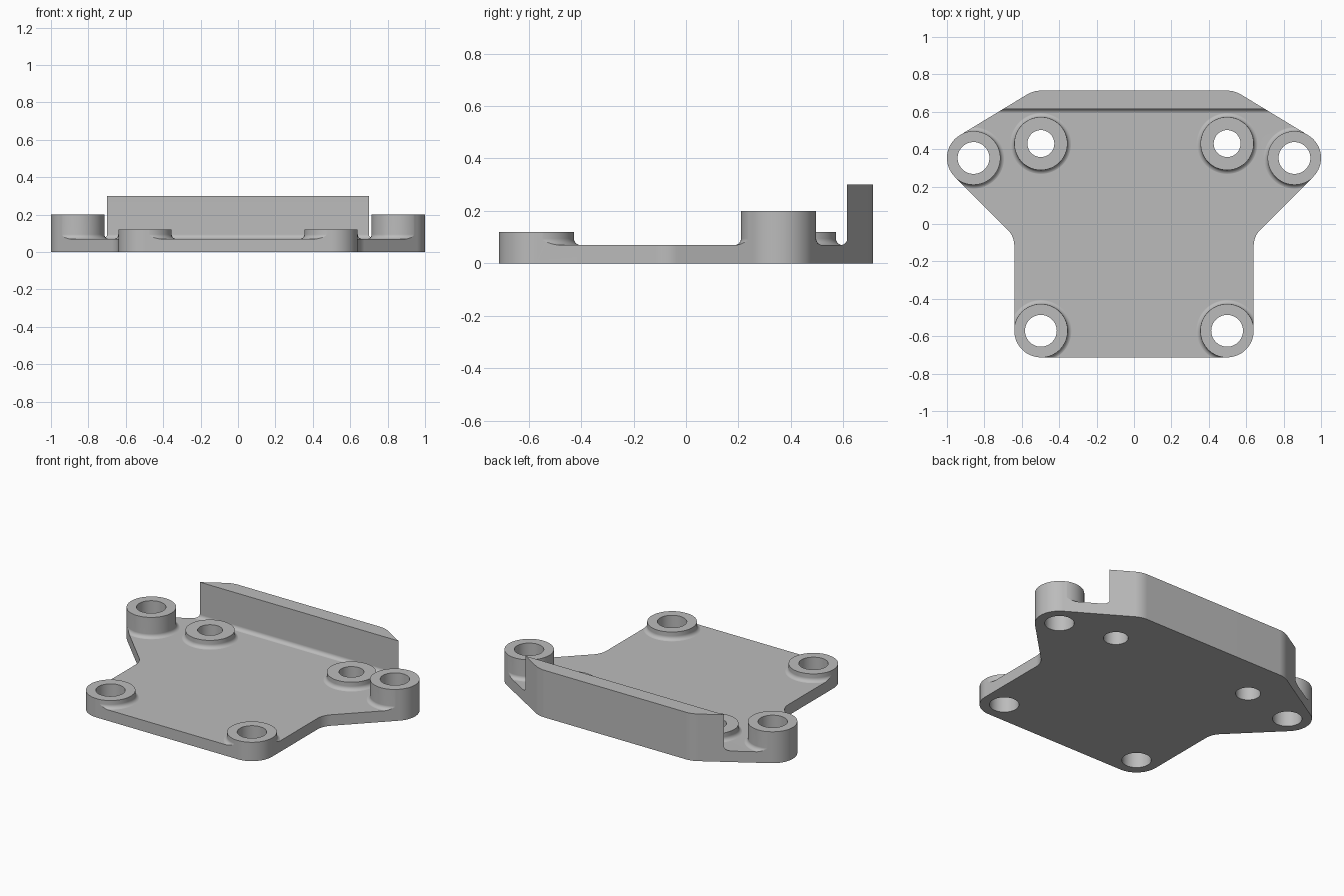
import bpy, bmesh
from math import cos, sin, radians, degrees, atan2, tau

cube = bpy.data.objects.get("Cube")
if cube:
    bpy.data.objects.remove(cube, do_unlink=True)

R = 0.142            # corner and boss radius
THICK = 0.07         # plate thickness
FILLET = 0.025       # fillet at the foot of bosses and wall
WALL_Y = 0.615       # inner face of the rear wall
FRONT, BACK, EAR, REAR = (0.498, -0.571), (0.498, 0.571), (0.858, 0.353), (0.498, 0.43)


def arc(centre, r, a0, a1, n):
    """Points on an arc, angles in degrees."""
    angles = [radians(a0 + (a1 - a0) * i / n) for i in range(n + 1)]
    return [(centre[0] + r * cos(a), centre[1] + r * sin(a)) for a in angles]


def make_object(name, bm):
    bmesh.ops.recalc_face_normals(bm, faces=bm.faces)
    mesh = bpy.data.meshes.new(name)
    bm.to_mesh(mesh)
    bm.free()
    obj = bpy.data.objects.new(name, mesh)
    bpy.context.collection.objects.link(obj)
    return obj


def extrude(name, points, depth):
    """Extrude a closed loop of 3D points along a vector."""
    bm = bmesh.new()
    face = bm.faces.new([bm.verts.new(p) for p in points])
    new = bmesh.ops.extrude_face_region(bm, geom=[face])["geom"]
    bmesh.ops.translate(bm, vec=depth, verts=[v for v in new if isinstance(v, bmesh.types.BMVert)])
    return make_object(name, bm)


def lathe(name, centre, profile, n=64):
    """Turn an open (radius, z) profile about a vertical axis and cap both ends."""
    bm = bmesh.new()
    rings = [[bm.verts.new((centre[0] + r * cos(tau * i / n), centre[1] + r * sin(tau * i / n), z))
              for i in range(n)] for r, z in profile]
    for a, b in zip(rings, rings[1:]):
        for i in range(n):
            j = (i + 1) % n
            bm.faces.new((a[i], a[j], b[j], b[i]))
    bm.faces.new(rings[0])
    bm.faces.new(rings[-1])
    return make_object(name, bm)


def combine(target, tool, operation):
    """Apply an exact boolean and discard the tool."""
    mod = target.modifiers.new(operation.lower(), "BOOLEAN")
    mod.operation, mod.solver, mod.object = operation, "EXACT", tool
    bpy.context.view_layer.objects.active = target
    bpy.ops.object.modifier_apply(modifier=mod.name)
    bpy.data.objects.remove(tool, do_unlink=True)


def foot(r):
    """Concave quarter round that flares from radius r down to the plate."""
    return arc((r + FILLET, THICK + FILLET - 0.0005), FILLET, 180, 270, 6)


# Oversized slab, trimmed to the outline later
slab = [(-1.2, -1, -0.1), (1.2, -1, -0.1), (1.2, 1, -0.1), (-1.2, 1, -0.1)]
plate = extrude("mounting_plate", slab, (0, 0, THICK + 0.1))

# Rear wall with a filleted foot
profile = [(1, 0.3), (WALL_Y, 0.3)]
profile += [(WALL_Y - (x - R), z) for x, z in foot(R)]
profile += [(WALL_Y - FILLET, 0.03), (1, 0.03)]
combine(plate, extrude("rear_wall", [(-1.1, y, z) for y, z in profile], (2.2, 0, 0)), "UNION")

# Bosses with filleted feet
bosses = [(FRONT, 0.12, 0.085, R + 0.0015),
          (REAR, 0.12, 0.072, R),
          (EAR, 0.2, 0.085, R + 0.0015)]
for side in (-1, 1):
    for (x, y), top, hole, r in bosses:
        section = [(r, top)] + foot(r) + [(r + FILLET, 0.03)]
        combine(plate, lathe("boss", (side * x, y), section), "UNION")

# Trim everything to the rounded outline
slope = degrees(atan2(EAR[0] - BACK[0], BACK[1] - EAR[1]))
waist_r = 0.12
waist_x = FRONT[0] + R + waist_r
waist_y = waist_x - (EAR[0] - EAR[1] + (R + waist_r) * 2 ** 0.5)
half = (arc(FRONT, R, -90, 0, 16) + arc((waist_x, waist_y), waist_r, 180, 135, 8)
        + arc(EAR, R, -45, slope, 18) + arc(BACK, R, slope, 90, 8))
outline = half + [(-x, y) for x, y in reversed(half)]
combine(plate, extrude("outline", [(x, y, 0) for x, y in outline], (0, 0, 0.5)), "INTERSECT")

# Bolt holes
for side in (-1, 1):
    for (x, y), top, hole, r in bosses:
        combine(plate, lathe("hole", (side * x, y), [(hole, -0.2), (hole, 0.5)], 48), "DIFFERENCE")

# Single plain grey finish
grey = bpy.data.materials.new("plain_grey")
grey.use_nodes = True
colour = (0.5, 0.5, 0.5, 1)
grey.diffuse_color = colour
grey.node_tree.nodes["Principled BSDF"].inputs["Base Color"].default_value = colour
plate.data.materials.clear()
plate.data.materials.append(grey)
for poly in plate.data.polygons:
    poly.material_index = 0

# Smooth curves, crisp edges, flat large faces
bpy.ops.object.select_all(action="DESELECT")
plate.select_set(True)
bpy.context.view_layer.objects.active = plate
bpy.ops.object.shade_smooth_by_angle(angle=radians(30))
weighted = plate.modifiers.new("weighted_normals", "WEIGHTED_NORMAL")
weighted.keep_sharp = True
